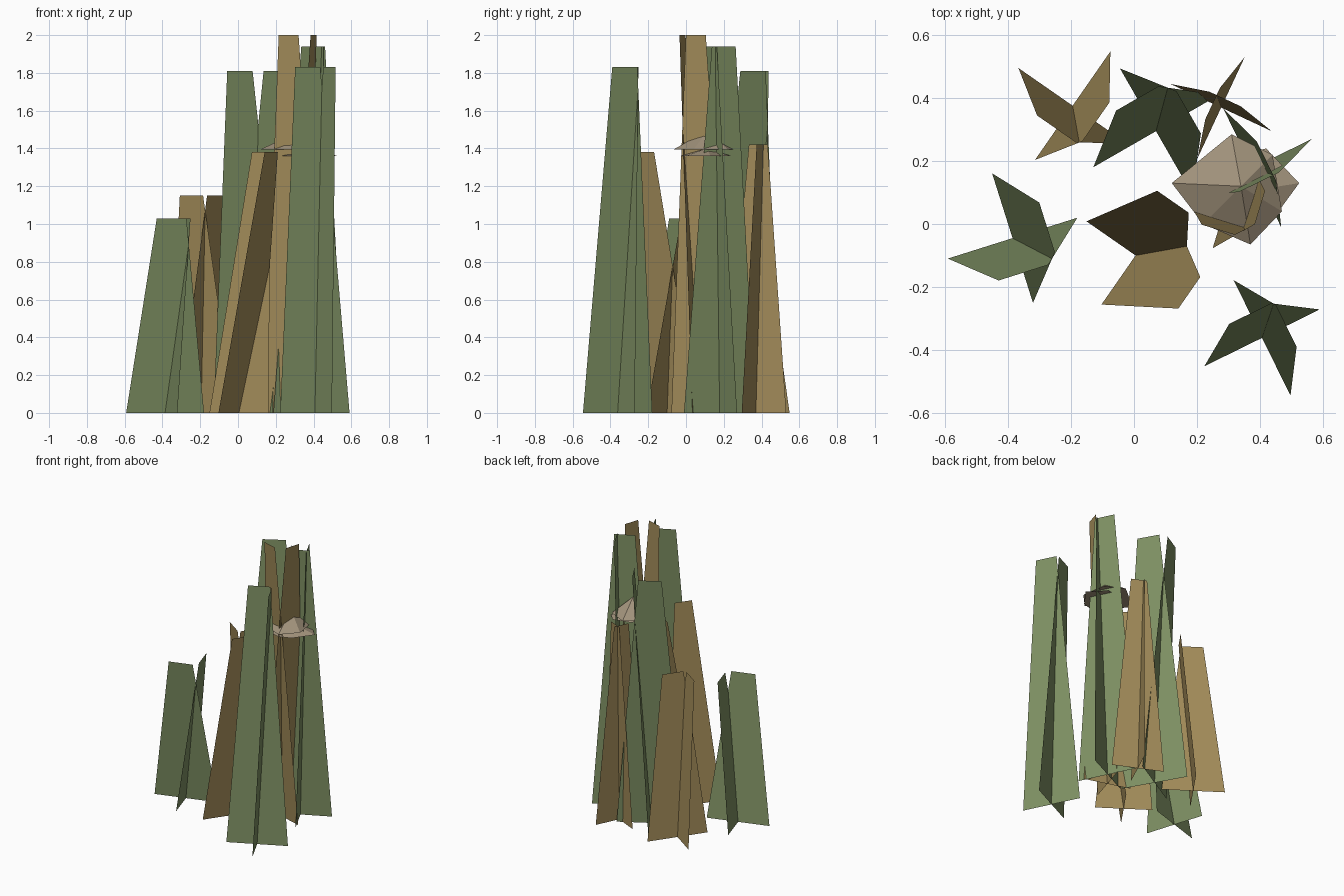
import bpy, math
from mathutils import Vector

if "Cube" in bpy.data.objects:
    bpy.data.objects.remove(bpy.data.objects["Cube"])


def material(name, rgb):
    m = bpy.data.materials.new(name)
    m.diffuse_color = (*rgb, 1)
    m.use_nodes = True
    m.node_tree.nodes["Principled BSDF"].inputs["Base Color"].default_value = m.diffuse_color
    return m


GREEN = material("leaf_green", (0.21, 0.28, 0.125))
STRAW = material("dry_straw", (0.36, 0.26, 0.10))
FUNGUS = material("pale_taupe", (0.36, 0.29, 0.20))


def mesh_object(name, verts, faces, mat):
    me = bpy.data.meshes.new(name)
    me.from_pydata([tuple(v) for v in verts], [], faces)
    me.materials.append(mat)
    me.update()
    ob = bpy.data.objects.new(name, me)
    bpy.context.collection.objects.link(ob)
    return ob


def reed_clump(name, x, y, angle, width, top, height, lean, mat):
    """Two crossed tapered blades, each leaning along the other's direction."""
    a = math.radians(angle)
    u = Vector((math.cos(a), math.sin(a), 0))
    e = Vector((-math.sin(a), math.cos(a), 0))
    base = Vector((x, y, 0))
    verts = []
    for along, out in ((u, e), (e, u)):
        tip = base + out * lean + Vector((0, 0, height))
        verts += [base - along * width / 2, base + along * width / 2,
                  tip + along * top / 2, tip - along * top / 2]
    return mesh_object(name, verts, [(0, 1, 2, 3), (4, 5, 6, 7)], mat)


# Green reed clumps
reed_clump("green_reed_left", -0.386, -0.045, -72.5, 0.432, 0.165, 1.03, 0.115, GREEN)
reed_clump("green_reed_front", 0.407, -0.362, 26.2, 0.409, 0.148, 1.83, 0.086, GREEN)
reed_clump("green_reed_back", 0.07, 0.295, 29.9, 0.46, 0.155, 1.81, 0.12, GREEN)
reed_clump("green_reed_tall", 0.376, 0.178, -64, 0.42, 0.14, 1.94, 0.05, GREEN)

# Dry straw-coloured clumps
reed_clump("dry_reed_back_left", -0.195, 0.376, -124.8, 0.42, 0.15, 1.15, 0.09, STRAW)
reed_clump("dry_reed_middle", 0.005, -0.10, -34.8, 0.38, 0.122, 1.38, 0.208, STRAW)
reed_clump("dry_reed_back_right", 0.277, 0.37, 65, 0.355, 0.11, 1.42, 0.03, STRAW)
reed_clump("dry_reed_tallest", 0.299, 0.083, -107, 0.335, 0.11, 2.0, 0.106, STRAW)


def fungus_cap(name, rim, z, apex):
    """Shallow faceted cap with a flat underside."""
    n = len(rim)
    verts = [(x, y, z) for x, y in rim] + [apex]
    faces = [(i, (i + 1) % n, n) for i in range(n)] + [tuple(reversed(range(n)))]
    return mesh_object(name, verts, faces, FUNGUS)


# Bracket caps growing on the tall reeds
fungus_cap("upper_cap", [(0.12, 0.13), (0.22, 0.0), (0.37, -0.065), (0.47, 0.04),
                         (0.44, 0.22), (0.31, 0.285)], 1.395, (0.34, 0.12, 1.5))
fungus_cap("lower_cap", [(0.23, 0.0), (0.34, -0.03), (0.43, 0.0), (0.525, 0.13),
                         (0.42, 0.24), (0.29, 0.21)], 1.36, (0.40, 0.11, 1.40))
